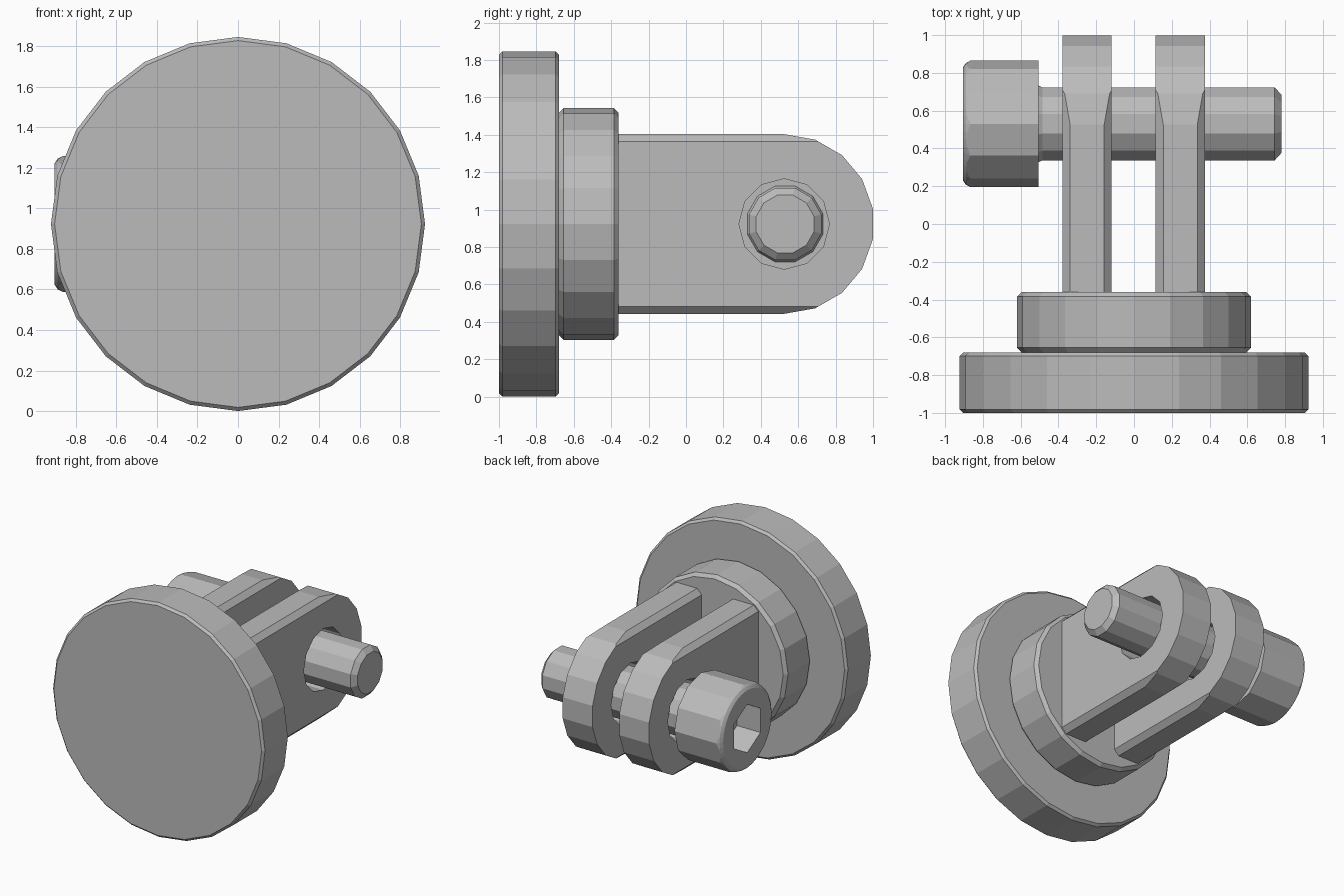
import bpy, bmesh
from math import sin, cos, pi, radians
from mathutils import Vector

CZ = 0.923        # height of the common centre line
PIN_Y = 0.53      # pin axis position

default = bpy.data.objects.get("Cube")
if default:
    bpy.data.objects.remove(default, do_unlink=True)

steel = bpy.data.materials.new("light grey")
steel.use_nodes = True
grey = (0.5, 0.5, 0.5, 1)
steel.diffuse_color = grey
steel.node_tree.nodes["Principled BSDF"].inputs["Base Color"].default_value = grey


def finish(bm, name):
    bmesh.ops.recalc_face_normals(bm, faces=bm.faces[:])
    mesh = bpy.data.meshes.new(name)
    bm.to_mesh(mesh)
    bm.free()
    mesh.materials.append(steel)
    obj = bpy.data.objects.new(name, mesh)
    bpy.context.collection.objects.link(obj)
    return obj


def turned(name, profile, sides, axis, centre, offset=0):
    """Solid of revolution; profile is a list of (position, radius)."""
    bm = bmesh.new()
    rings = []
    for t, r in profile:
        ring = []
        for i in range(sides):
            a = 2 * pi * (i + offset) / sides
            u, v = r * sin(a), r * cos(a)
            p = (t, u, v) if axis == "X" else (u, t, v)
            ring.append(bm.verts.new(Vector(p) + Vector(centre)))
        rings.append(ring)
    for a, b in zip(rings, rings[1:]):
        for i in range(sides):
            j = (i + 1) % sides
            bm.faces.new((a[i], a[j], b[j], b[i]))
    bm.faces.new(rings[0])
    bm.faces.new(rings[-1])
    return finish(bm, name)


def carve(obj, cutter, operation="DIFFERENCE"):
    """Apply a boolean and discard the cutter."""
    mod = obj.modifiers.new("carve", "BOOLEAN")
    mod.object = cutter
    mod.operation = operation
    mod.solver = "EXACT"
    bpy.context.view_layer.update()
    graph = bpy.context.evaluated_depsgraph_get()
    mesh = bpy.data.meshes.new_from_object(obj.evaluated_get(graph))
    obj.modifiers.clear()
    obj.data = mesh
    bpy.data.objects.remove(cutter, do_unlink=True)


def disc(name, y0, y1, r, c, sides):
    profile = [(y0, r - c), (y0 + c, r), (y1 - c, r), (y1, r - c)]
    return turned(name, profile, sides, "Y", (0, 0, CZ))


# Stepped round base
disc("base_disc", -1, -0.68, 0.923, 0.018, 24)
disc("raised_disc", -0.68, -0.36, 0.62, 0.025, 20)


def lug(name, x):
    """Round-ended plate with chamfered long edges and a pin hole."""
    r, half, c = 0.48, 0.13, 0.04
    outline = [(-0.37, r)]
    outline += [(0.526 + r * sin(radians(a)), r * cos(radians(a))) for a in range(0, 181, 20)]
    outline += [(-0.37, -r)]
    bm = bmesh.new()
    face = bm.faces.new([bm.verts.new((x - half, y, CZ + z)) for y, z in outline])
    out = bmesh.ops.extrude_face_region(bm, geom=[face])
    moved = [v for v in out["geom"] if isinstance(v, bmesh.types.BMVert)]
    bmesh.ops.translate(bm, verts=moved, vec=(2 * half, 0, 0))
    for sx in (-1, 1):
        for sz in (-1, 1):
            cut = bmesh.ops.bisect_plane(
                bm, geom=bm.verts[:] + bm.edges[:] + bm.faces[:], dist=1e-5,
                plane_co=(x + sx * half, 0, CZ + sz * (r - c)),
                plane_no=(sx, 0, sz), clear_outer=True)
            edges = [e for e in cut["geom_cut"] if isinstance(e, bmesh.types.BMEdge)]
            bmesh.ops.holes_fill(bm, edges=edges)
    obj = finish(bm, name)
    hole = turned("hole_cutter", [(x - 0.3, 0.242), (x + 0.3, 0.242)], 12, "X", (0, PIN_Y - 0.005, CZ))
    carve(obj, hole)


lug("right_lug", -0.248)
lug("left_lug", 0.245)

# Pin shaft with a small flare under the head and a chamfered tip
pin = (0, PIN_Y, CZ)
turned("pin_shaft", [(-0.51, 0.212), (-0.485, 0.2), (0.745, 0.2), (0.78, 0.16)],
       12, "X", pin, 0.5)

# Faceted head with a rounded end and hexagonal socket
head = turned("pin_head", [(-0.905, 0.335), (-0.505, 0.335)], 12, "X", pin)
carve(head, turned("round_cutter", [(-0.905, 0.3), (-0.89, 0.322), (-0.86, 0.338), (-0.4, 0.338)],
                   48, "X", pin), "INTERSECT")
carve(head, turned("socket_cutter", [(-1, 0.19), (-0.7, 0.19)], 6, "X", pin))
